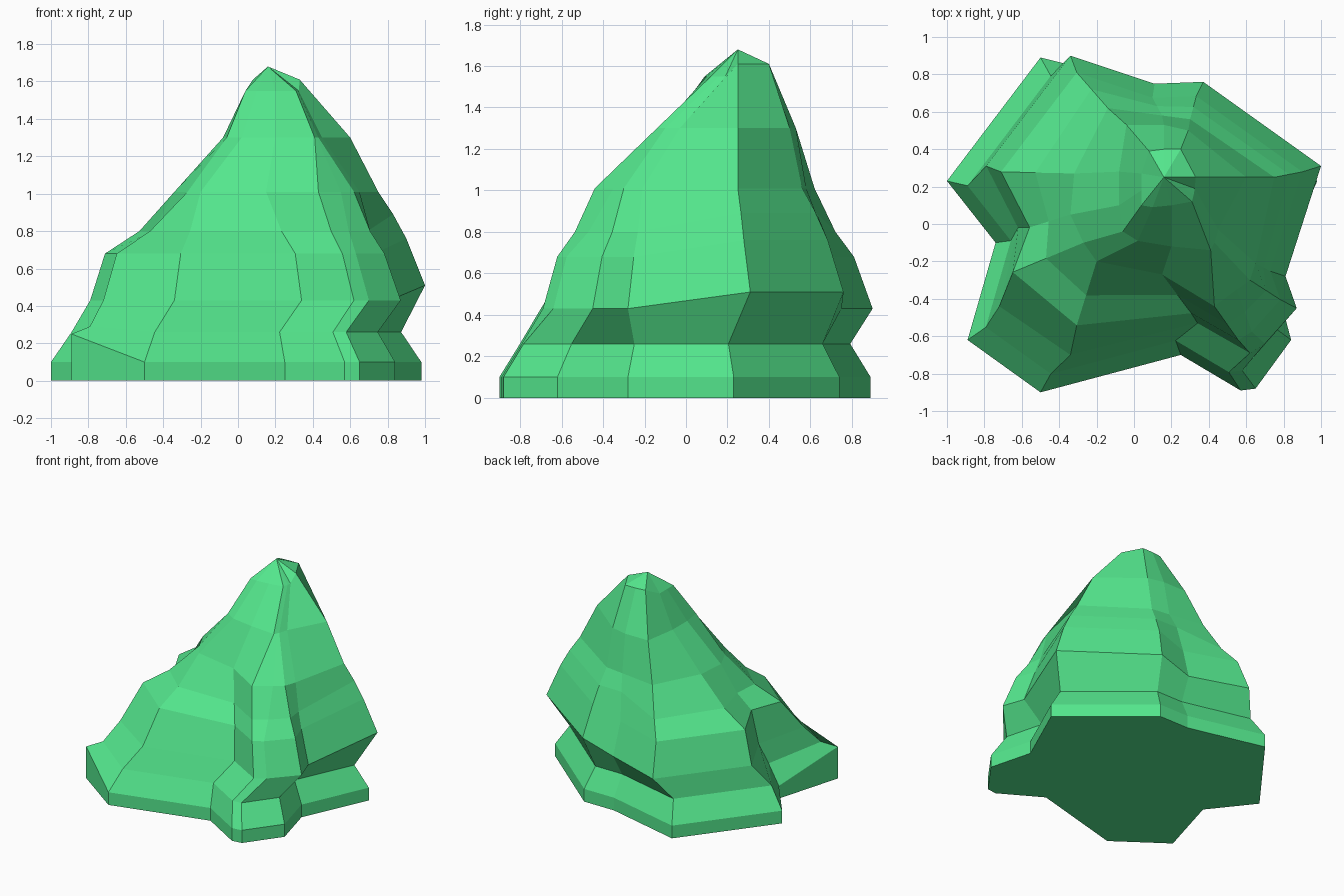
import bpy, bmesh

if "Cube" in bpy.data.objects:
    bpy.data.objects.remove(bpy.data.objects["Cube"])

# Outlines of the rock, 13 points each, running from the left spur
# round the front, the right side and the back.
FOOT = [(-1, .23), (-.74, -.1), (-.89, -.62), (-.5, -.9), (.25, -.7), (.57, -.89), (.65, -.88),
        (.84, -.62), (.75, -.28), (.98, .23), (.37, .74), (.11, .74), (-.5, .89)]
SHOULDER = [(-.79, .31), (-.62, -.02), (-.72, -.44), (-.34, -.7), (.34, -.53), (.62, -.69), (.7, -.64),
            (.87, -.45), (.81, -.28), (1, .31), (.37, .76), (.11, .75), (-.34, .9)]
SLOPE = [(-.32, .27), (-.34, .05), (-.27, -.1), (-.2, -.2), (.15, -.27), (.43, -.44), (.55, -.35),
         (.62, -.3), (.65, -.21), (.75, .25), (.3, .56), (.15, .58), (-.14, .62)]
NECK = [(-.08, .28), (-.08, .1), (-.06, -.04), (.02, -.09), (.2, -.12), (.41, -.14), (.42, -.12),
        (.43, -.1), (.45, -.03), (.6, .25), (.29, .5), (.16, .53), (-.04, .53)]
CREST = [(.04, .27), (.04, .18), (.04, .1), (.1, .09), (.2, .1), (.31, .12), (.315, .14),
         (.32, .16), (.325, .19), (.33, .25), (.25, .4), (.16, .4), (.08, .39)]


def ring(bm, outline, z, scale=1.0, lift=lambda x, y: 0.0):
    """One closed row of vertices, with some points lifted by a rule."""
    return [bm.verts.new((x * scale, y * scale, z + lift(x, y))) for x, y in outline]


front_left = lambda x, y: x < -.8 and y < 0
back_right = lambda x, y: .08 if x + y > 1 else 0

# Upper shoulder: shrunk, with the front left leaning back into the slope
lean = lambda x, y: (.65 if x < -.5 else .86) if x < 0 and y < -.2 else 1
UPPER = [(x * .9, y * .9 * lean(x, y)) for x, y in SHOULDER]
MIDDLE = [(a * .53 + c * .47, b * .53 + d * .47) for (a, b), (c, d) in zip(UPPER, SLOPE)]

bm = bmesh.new()
rings = [
    ring(bm, FOOT, 0),
    ring(bm, FOOT, .10, 1, lambda x, y: .15 if front_left(x, y) else 0),
    ring(bm, FOOT, .26, .89, lambda x, y: .03 if front_left(x, y) else 0),
    ring(bm, SHOULDER, .43, 1, back_right),
    ring(bm, UPPER, .68, 1, lambda x, y: .08 if x + y > .9 else 0),
    ring(bm, MIDDLE, .80, 1, lambda x, y: .09 if x + y > .75 else 0),
    ring(bm, SLOPE, 1.01),
    ring(bm, NECK, 1.30),
    ring(bm, CREST, 1.55, 1, lambda x, y: .06 if x > .326 or y > .38 else 0),
]

# Walls between the rows, flat underside and pointed peak
n = len(FOOT)
for low, high in zip(rings, rings[1:]):
    for i in range(n):
        j = (i + 1) % n
        bm.faces.new((low[i], low[j], high[j], high[i]))
bm.faces.new(rings[0][::-1])
peak = bm.verts.new((.16, .25, 1.68))
for i in range(n):
    bm.faces.new((rings[-1][i], rings[-1][(i + 1) % n], peak))
bmesh.ops.recalc_face_normals(bm, faces=bm.faces[:])

mesh = bpy.data.meshes.new("rock")
bm.to_mesh(mesh)
bm.free()
rock = bpy.data.objects.new("rock", mesh)
bpy.context.collection.objects.link(rock)

# Single green colour
green = bpy.data.materials.new("emerald green")
green.diffuse_color = (.088, .79, .265, 1)
green.use_nodes = True
green.node_tree.nodes["Principled BSDF"].inputs["Base Color"].default_value = green.diffuse_color
mesh.materials.append(green)
